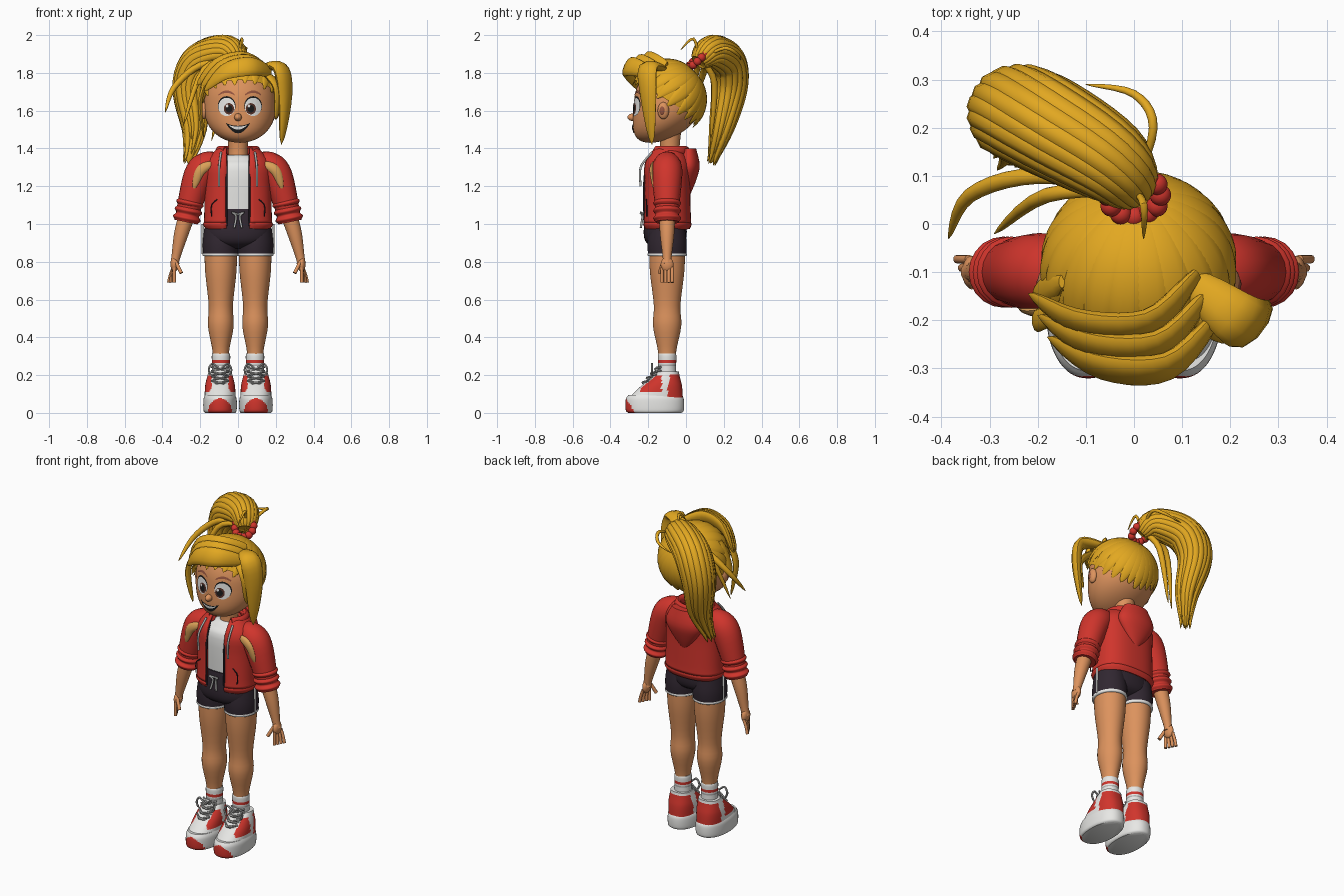
import bpy
import bmesh
import random
from math import sin, cos, asin, pi, sqrt, copysign
from mathutils import Vector, Matrix
from mathutils.bvhtree import BVHTree

random.seed(4)
default_cube = bpy.data.objects.get("Cube")
if default_cube:
    bpy.data.objects.remove(default_cube)


def material(name, *rgb):
    mat = bpy.data.materials.new(name)
    mat.use_nodes = True
    mat.diffuse_color = (*rgb, 1)
    mat.node_tree.nodes["Principled BSDF"].inputs["Base Color"].default_value = (*rgb, 1)
    return mat


HAIR = material("golden hair", .76, .39, .015)
SKIN = material("skin", .72, .29, .11)
TAN = material("tan patch", .7, .36, .1)
RED = material("red", .63, .035, .025)
WHITE = material("white", .8, .8, .78)
DARK = material("charcoal", .03, .02, .03)
GREY = material("grey cord", .45, .45, .44)
BROWN = material("brown iris", .09, .03, .02)
BLACK = material("black", .01, .01, .01)
BROW = material("brow", .3, .09, .05)
ACROSS, DEPTH, UP = Vector((1, 0, 0)), Vector((0, 1, 0)), Vector((0, 0, 1))
BODY_Y = -.1


def finish(name, bm, mat):
    mesh = bpy.data.meshes.new(name)
    bm.to_mesh(mesh)
    bm.free()
    mesh.materials.append(mat)
    for face in mesh.polygons:
        face.use_smooth = True
    mesh.set_sharp_from_angle(angle=.8)
    obj = bpy.data.objects.new(name, mesh)
    bpy.context.collection.objects.link(obj)
    return obj


def paint(obj, mat, rule):
    obj.data.materials.append(mat)
    slot = len(obj.data.materials) - 1
    for face in obj.data.polygons:
        if rule(face.center):
            face.material_index = slot


def smooth(points, steps):
    # Catmull-Rom interpolation of tuples
    out, last = [], len(points) - 1
    for i in range(last):
        around = [points[max(0, min(last, i + k))] for k in (-1, 0, 1, 2)]
        for t in (k / steps for k in range(steps)):
            out.append([b + t / 2 * (c - a + t * (2*a - 5*b + 4*c - d + t * (3*b - 3*c + d - a)))
                        for a, b, c, d in zip(*around)])
    return out + [list(points[-1])]


def bridge(bm, rings, closed=True):
    rows = [[bm.verts.new(co) for co in ring] for ring in rings]
    count = len(rows[0])
    for low, high in zip(rows, rows[1:]):
        for j in range(count if closed else count - 1):
            k = (j + 1) % count
            bm.faces.new((low[j], low[k], high[k], high[j]))
    if closed:
        bm.faces.new(rows[0])
        bm.faces.new(rows[-1])
        bmesh.ops.recalc_face_normals(bm, faces=bm.faces)


def loft(name, rings, mat, x=0, y=BODY_Y, depth=1, square=1, gap=0, sides=40, steps=4):
    # rings are (height, half width); gap leaves the front open
    def power(value):
        return copysign(abs(value) ** square, value)
    out = []
    for z, r in smooth(rings, steps):
        first = asin((gap / r) ** (1 / square))
        turns = [first + 2 * (pi - first) * j / sides for j in range(sides + bool(gap))]
        out.append([(x + r * power(sin(a)), y - r * depth * power(cos(a)), z) for a in turns])
    bm = bmesh.new()
    bridge(bm, out, not gap)
    return finish(name, bm, mat)


def taper(t):
    # a hair lock: narrow root, full middle, pointed tip
    return abs(sin(pi * (.1 + .9 * t))) ** .7


def tubes(name, paths, mat, flat=1, sides=10, steps=5, pointed=False):
    # each path is (direction of its width, radius, points); a fourth value scales the radius
    bm = bmesh.new()
    for wide, radius, points in paths:
        points = smooth(points, steps)
        centres = [Vector(p[:3]) for p in points]
        last, rings = len(points) - 1, []
        for i, p in enumerate(points):
            along = (centres[min(i + 1, last)] - centres[max(i - 1, 0)]).normalized()
            a = (wide - along * along.dot(wide)).normalized()
            b = along.cross(a) * flat
            scale = taper(i / last) if pointed else p[3] if len(p) > 3 else 1
            r = max(radius * scale, .001)
            rings.append([centres[i] + (a * cos(w) + b * sin(w)) * r
                          for w in (2 * pi * j / sides for j in range(sides))])
        bridge(bm, rings)
    return finish(name, bm, mat)


def ball_mesh(bm, place, size):
    matrix = Matrix.Translation(place) @ Matrix.Diagonal((*size, 1))
    return bmesh.ops.create_uvsphere(bm, u_segments=40, v_segments=24, radius=1, matrix=matrix)["verts"]


def balls(name, places, size, mat):
    bm = bmesh.new()
    for place in places:
        ball_mesh(bm, place, size)
    return finish(name, bm, mat)


# Head: a ball whose lower half widens slightly and slides forward to the chin
bm = bmesh.new()
for vert in ball_mesh(bm, (0, 0, 0), (1, 1, 1)):
    x, y, z = vert.co
    drop = max(0, -z)
    jaw = 1 + .1 * drop
    vert.co = (.01 + .19 * x * jaw, BODY_Y + .175 * y * jaw - .09 * drop ** 2, 1.64 + .21 * z)
head = finish("head", bm, SKIN)
loft("neck", [(1.3, .07), (1.37, .05), (1.5, .06)], SKIN, y=-.085)
balls("ears", [(-.18, -.12, 1.6), (.2, -.12, 1.6)], (.02, .03, .045), SKIN)
balls("ear_hollows", [(-.193, -.125, 1.6), (.213, -.125, 1.6)], (.01, .015, .025), BROW)
balls("nose", [(0, -.28, 1.565)], (.02, .03, .02), SKIN)

# Face details as thin plates laid on the head
surface = BVHTree.FromPolygons([v.co for v in head.data.vertices],
                               [tuple(f.vertices) for f in head.data.polygons])


def plate(name, centre, half, top, bottom, mat, layer=2, columns=20, rows=6):
    bm, grid = bmesh.new(), []
    for t in (cos(pi * i / columns) for i in range(columns + 1)):
        x, low, high = centre + half * t, bottom(t), top(t)
        column = []
        for z in (low + (high - low) * k / rows for k in range(rows + 1)):
            hit = surface.ray_cast(Vector((x, -1, z)), DEPTH)[0]
            column.append((x, hit.y - .002 * layer, z))
        grid.append(column)
    bridge(bm, grid, False)
    bmesh.ops.remove_doubles(bm, verts=bm.verts, dist=.00001)
    finish(name, bm, mat)


def oval(name, x, z, size, mat, layer):
    def half(t):
        return 1.1 * size * sqrt(max(0, 1 - t * t))
    plate(name, x, size, lambda t: z + half(t), lambda t: z - half(t), mat, layer)


for side, s in (("right", -1), ("left", 1)):
    eye = .01 + s * .07
    gaze = eye - s * .012
    oval(side + "_lash", eye, 1.625, .047, BLACK, 1)
    oval(side + "_eye_white", eye, 1.62, .044, WHITE, 2)
    oval(side + "_iris", gaze, 1.61, .027, BROWN, 3)
    oval(side + "_pupil", gaze, 1.61, .018, BLACK, 4)
    oval(side + "_glint", gaze - .01, 1.625, .007, WHITE, 4.7)
    plate(side + "_eyebrow", eye, .042, lambda t: 1.707 - .02 * t * t, lambda t: 1.694 - .014 * t * t, BROW)
plate("mouth", 0, .065, lambda t: 1.52 + .015 * t * t, lambda t: 1.48 + .055 * t * t, BLACK)
plate("teeth", 0, .05, lambda t: 1.515 + .01 * t * t, lambda t: 1.5 + .025 * t * t, WHITE, 3)

# Hair cap cut along a sloping hairline
crown, crown_size = Vector((.01, BODY_Y, 1.66)), Vector((.2, .2, .205))
bm = bmesh.new()
ball_mesh(bm, crown, crown_size)
bmesh.ops.bisect_plane(bm, geom=bm.verts[:] + bm.edges[:] + bm.faces[:], plane_co=(0, .08, 1.545),
                       plane_no=(0, .62, 1), clear_inner=True)
finish("hair_cap", bm, HAIR)

# Flat locks combed over the cap from the tie to pointed tips
root = Vector((0, .77, .64)).normalized()
combed, lock_count = [], 22
for i in range(lock_count):
    a = 2 * pi * (i + .5) / lock_count
    low = .56 * cos(a) - random.uniform(.12, .24)
    out = sqrt(1 - low * low)
    tip = Vector((sin(a) * out, -cos(a) * out, low))
    path = [crown + Matrix.Diagonal(crown_size) @ root.slerp(tip, k / 5) for k in range(6)]
    combed.append((root.cross(tip), .042, path))
tubes("combed_locks", combed, HAIR, flat=.27, pointed=True)

# Fringe swept to one side, and locks framing the face
sweep = [(.15, -.15, 1.82), (.05, -.25, 1.85), (-.09, -.25, 1.82), (-.2, -.19, 1.72)]
tubes("fringe", [(Vector((0, .4, .9)), .055, [(x - .02 * i, y + .045 * i, z + .015 * i) for x, y, z in sweep])
                 for i in (-1, 0, 1)], HAIR, flat=.45, sides=12, pointed=True)
diagonal = Vector((.6, .8, 0))
tubes("side_locks", [
    (diagonal, .06, [(.12, -.12, 1.82), (.22, -.2, 1.83), (.25, -.2, 1.68), (.23, -.18, 1.42)]),
    (diagonal, .035, [(.13, -.2, 1.81), (.21, -.22, 1.72), (.2, -.2, 1.55)]),
    (DEPTH, .025, [(-.15, -.18, 1.8), (-.2, -.2, 1.65), (-.18, -.18, 1.45)]),
    (DEPTH, .03, [(-.15, -.12, 1.8), (-.21, -.15, 1.6)])], HAIR, flat=.5, pointed=True)

# Ponytail: a bundle of strands around one spine
spine = smooth([(0, .07, 1.86), (-.05, .13, 1.91), (-.19, .21, 1.86), (-.25, .23, 1.72),
                (-.23, .185, 1.5), (-.265, .13, 1.32)], 3)
spine = [Vector(p) for p in spine]
end = len(spine) - 1
broad = Vector((.65, .75, 0))
strands, strand_count = [], 19
for k in range(strand_count):
    a, path = 2 * pi * k / strand_count, []
    for i in range(len(spine) - random.choice((0, 0, 1, 2))):
        along = spine[min(i + 1, end)] - spine[max(i - 1, 0)]
        u = along.cross(broad).normalized()
        v = u.cross(along).normalized()
        path.append(spine[i] + (u * cos(a) + v * sin(a)) * .077 * max(taper(i / end), .36))
    strands.append((broad, .03, path))
tubes("ponytail_strands", strands, HAIR, sides=8, steps=2, pointed=True)
tubes("ponytail_core", [(broad, .08, spine)], HAIR, sides=16, steps=2, pointed=True)
knot = (0, .07, 1.87)
tubes("loose_wisps", [
    (UP, .01, [knot, (.04, .2, 1.93), (0, .27, 1.9), (-.1, .29, 1.87)]),
    (ACROSS, .008, [knot, (.02, .04, 1.98), (.02, -.03, 1.92)]),
    (UP, .018, [knot, (-.2, .1, 1.84), (-.34, .06, 1.72), (-.385, -.03, 1.59)]),
    (UP, .016, [knot, (-.18, .06, 1.82), (-.29, -.02, 1.52)]),
    (ACROSS, .018, [knot, (-.06, .15, 1.75), (-.14, .13, 1.44)])], HAIR, pointed=True)

# Beaded hair tie
u, v = Vector((.055, 0, -.01)), Vector((0, .045, .04))
balls("hair_tie", [Vector((0, .06, 1.87)) + u * cos(w) + v * sin(w)
                   for w in (pi * i / 6 for i in range(12))], (.022, .022, .022), RED)

# Shirt, jacket, collar and hood
loft("shirt", [(1.04, .14), (1.28, .145), (1.34, .1), (1.365, .06)], WHITE, depth=.72, square=.85)
jacket = loft("jacket", [(.975, .165), (1, .18), (1.02, .174), (1.2, .17), (1.32, .168), (1.4, .1)], RED,
              depth=.69, square=.8, gap=.06)
cloth = jacket.modifiers.new("cloth thickness", 'SOLIDIFY')
cloth.thickness, cloth.offset = .012, 0
arc = [.7 + (2 * pi - 1.4) * i / 8 for i in range(9)]
tubes("collar", [(UP, .028, [(.1 * sin(w), -.09 - .09 * cos(w), 1.385) for w in arc])], RED, flat=.7)
loft("hood", [(1.15, .01), (1.23, .08), (1.31, .12), (1.4, .08)], RED, y=.015, depth=.48)

for side, s in (("right", -1), ("left", 1)):
    def limb(part, joints, mat):
        path = [(s * x, BODY_Y, z, r) for x, z, r in joints]
        return tubes(side + part, [(DEPTH, 1, path)], mat, sides=20)

    def trace(part, radius, points, mat, flat=1, pointed=False):
        path = [(s * x, y, z) for x, y, z in points]
        return tubes(side + part, [(ACROSS, radius, path)], mat, flat, pointed=pointed)

    # Jacket trimmings
    trace("_zip_edge", .005, [(.06, -.22, .99), (.06, -.22, 1.25), (.06, -.18, 1.37)], DARK)
    trace("_hood_cord", .006, [(.09, -.18, 1.38), (.1, -.24, 1.3), (.1, -.24, 1.2)], GREY)
    trace("_pocket_seam", .003, [(.11, -.21, 1.13), (.14, -.208, 1.1), (.14, -.208, 1.04)], DARK)
    trace("_sleeve_patch", .026, [(.14, -.175, 1.32), (.2, -.18, 1.28), (.235, -.17, 1.18)], TAN, .5, True)

    # Sleeve with a rolled cuff, forearm and hand
    limb("_sleeve", [(.1, 1.33, .05), (.16, 1.31, .075), (.21, 1.25, .08), (.27, 1.05, .06)], RED)
    limb("_cuff", [(.25 + .025 * t, 1.13 - .12 * t, .068 - .006 * cos(6 * pi * t))
                   for t in (k / 24 for k in range(25))], RED)
    limb("_forearm", [(.26, 1.08, .045), (.3, .95, .038), (.33, .82, .023), (.335, .79, .025)], SKIN)
    balls(side + "_palm", [(s * .337, BODY_Y, .785)], (.02, .034, .04), SKIN)
    fingers = []
    for i in range(4):
        y = BODY_Y - .027 + .018 * i
        fingers.append((DEPTH, .009, [(s * (.337 + spread * i), y, z)
                                      for spread, z in ((.002, .77), (.007, .73), (.01, .69))]))
    fingers.append((DEPTH, .01, [(s * .33, -.12, .8), (s * .3, -.14, .74)]))
    tubes(side + "_fingers", fingers, SKIN)

    # Shorts leg with trim and side stripe
    hip = s * .093
    loft(side + "_shorts_leg", [(.835, .092), (.9, .094), (.98, .085)], DARK, hip, depth=1.1)
    loft(side + "_shorts_trim", [(.83, .091), (.835, .095), (.845, .094)], WHITE, hip, depth=1.1)
    trace("_shorts_stripe", .006, [(.186, BODY_Y, z) for z in (.84, .92, 1)], WHITE)

    # Leg, striped sock
    loft(side + "_leg", [(.2, .04), (.32, .043), (.46, .068), (.57, .064), (.75, .083), (.88, .086)],
         SKIN, s * .091, depth=1.1)
    sock = loft(side + "_sock", [(.18, .05), (.24, .048), (.3, .049), (.315, .046)], WHITE, s * .09, steps=8)
    paint(sock, RED, lambda p: abs(p.z - .275) < .008)
    paint(sock, GREY, lambda p: abs(p.z - .25) < .006)

    # Shoe: thick sole with a domed toe patch, and an upper that slopes back to the ankle
    foot = s * .095
    sole = loft(side + "_sole", [(0, .08), (.015, .088), (.07, .088), (.095, .08)], WHITE, foot,
                y=-.165, depth=1.75, square=.9, sides=64, steps=8)
    paint(sole, RED, lambda p: p.y < -.27 and p.z > 0 and ((p.x - foot) / .064) ** 2 + (p.z / .078) ** 2 < 1)
    upper = loft(side + "_shoe_upper", [(.08, .082), (.15, .078), (.22, .06)], WHITE, foot,
                 y=-.16, depth=1.75, square=.85, sides=72, steps=10)
    for vert in upper.data.vertices:
        vert.co.y = -.02 + (vert.co.y + .02) * (1 - 3.5 * (vert.co.z - .08))
    paint(upper, RED, lambda p: p.z < .205 and p.y > BODY_Y + .15 * (p.z - .1))
    paint(upper, RED, lambda p: abs(p.y + .185) < .055 and abs(p.x - foot) > .045 and .11 < p.z < .2)
    tubes(side + "_tongue", [(ACROSS, .032, [(foot, -.17, .17), (foot, -.145, .245)])], WHITE, flat=.35)
    laces = []
    for i in range(4):
        y, z = -.2 + .022 * i, .15 + .024 * i
        for d in (-1, 1):
            edge = d * .045
            laces.append((DEPTH, .006, [(foot - edge, y, z), (foot, y - .03, z + .01), (foot + edge, y, z + .02)]))
    for d in (-1, 1):
        laces.append((DEPTH, .006, [(foot + d * x, -.18, z) for x, z in ((0, .23), (.04, .26), (.06, .23), (.05, .2))]))
    tubes(side + "_laces", laces, GREY, sides=6)

    # Waist cord with a loop and a loose end
    trace("_waist_cord", .006, [(0, -.22, 1.05), (.03, -.24, 1.06), (.01, -.23, 1.04), (.02, -.24, .98)], GREY)

loft("shorts", [(.87, .07), (.9, .15), (.96, .173), (1.08, .15)], DARK, y=-.11, depth=.66, square=.9)
